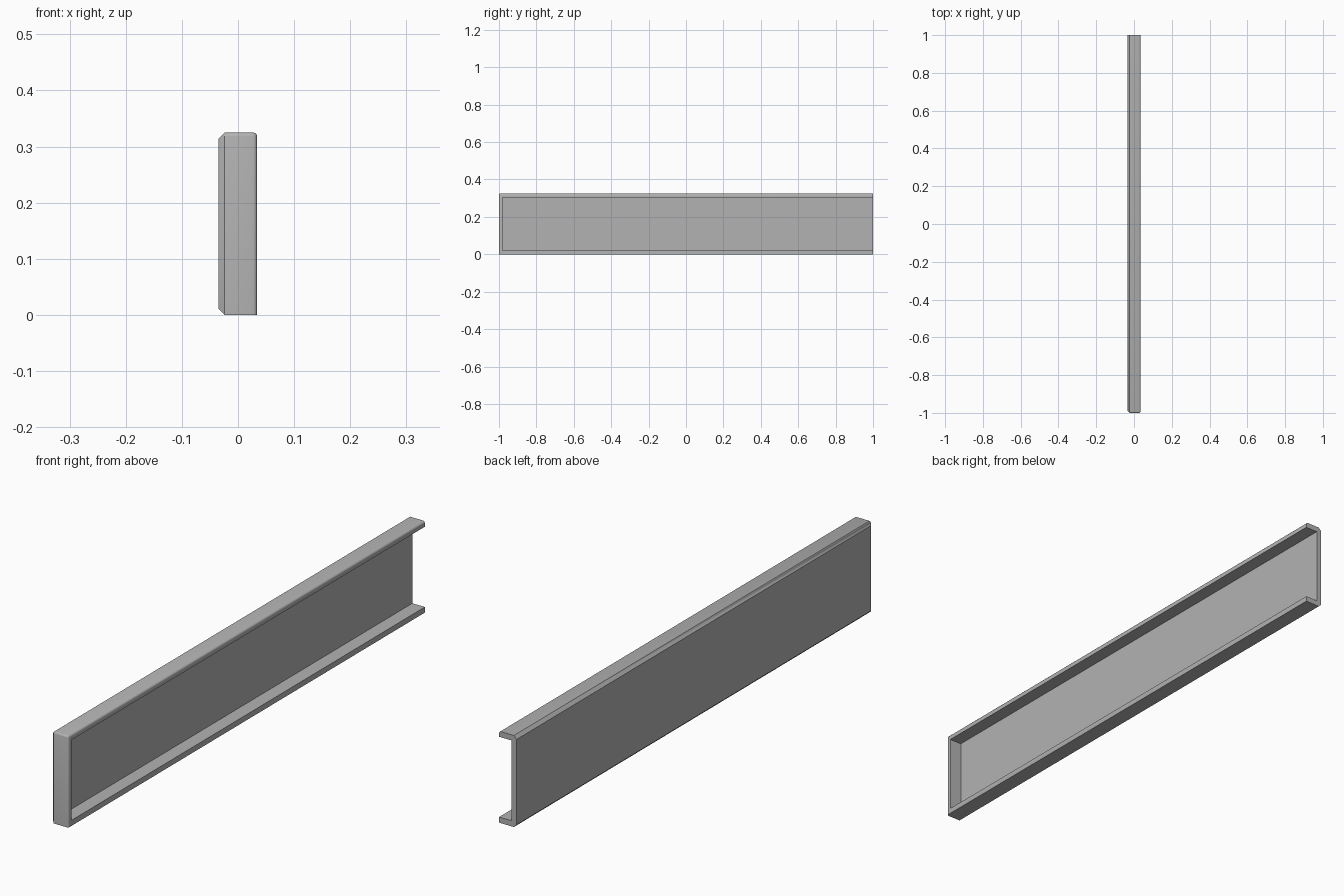
import bpy, bmesh

if "Cube" in bpy.data.objects:
    bpy.data.objects.remove(bpy.data.objects["Cube"])

X0, X1, H = -0.035, 0.034, 0.325
EPS = 1e-4

grey = bpy.data.materials.new("grey")
grey.diffuse_color = (0.45, 0.45, 0.45, 1)
grey.use_nodes = True
grey.node_tree.nodes["Principled BSDF"].inputs["Base Color"].default_value = grey.diffuse_color


def box(bm, lo, hi):
    verts = bmesh.ops.create_cube(bm, size=1)["verts"]
    for v in verts:
        for i in range(3):
            v.co[i] = hi[i] if v.co[i] > 0 else lo[i]


def make(name, bm):
    mesh = bpy.data.meshes.new(name)
    bm.to_mesh(mesh)
    bm.free()
    mesh.materials.append(grey)
    ob = bpy.data.objects.new(name, mesh)
    bpy.context.collection.objects.link(ob)
    return ob


def bevel(bm, rule, width, segments):
    edges = [e for e in bm.edges if rule(*[v.co for v in e.verts])]
    bmesh.ops.bevel(bm, geom=edges, offset=width, segments=segments,
                    profile=0.5, affect='EDGES', clamp_overlap=True)


def both(a, b, axis, value):
    return abs(a[axis] - value) < EPS and abs(b[axis] - value) < EPS


# Channel body: wide chamfers round the closed side, small rounds on the open side
bm = bmesh.new()
box(bm, (X0, -1, 0), (X1, 1, H))
bevel(bm, lambda a, b: both(a, b, 0, X0) and not both(a, b, 1, 1), 0.011, 1)
bevel(bm, lambda a, b: (both(a, b, 1, -1) and (both(a, b, 0, X1) or both(a, b, 2, H)))
      or (both(a, b, 0, X1) and both(a, b, 2, H)), 0.007, 3)
channel = make("channel", bm)

# Hollow, open towards +x and at the back end
bm = bmesh.new()
box(bm, (X0 + 0.02, -0.982, 0.02), (0.2, 1.2, 0.305))
cutter = make("hollow_cutter", bm)
cutter.hide_render = True
cutter.hide_viewport = False
cutter.display_type = 'WIRE'

mod = channel.modifiers.new("hollow", 'BOOLEAN')
mod.operation = 'DIFFERENCE'
mod.solver = 'EXACT'
mod.object = cutter

# Apply the cut, then remove the helper
bpy.context.view_layer.objects.active = channel
channel.select_set(True)
bpy.ops.object.modifier_apply(modifier=mod.name)
bpy.data.objects.remove(cutter)
bpy.ops.object.shade_smooth_by_angle(angle=0.6)
